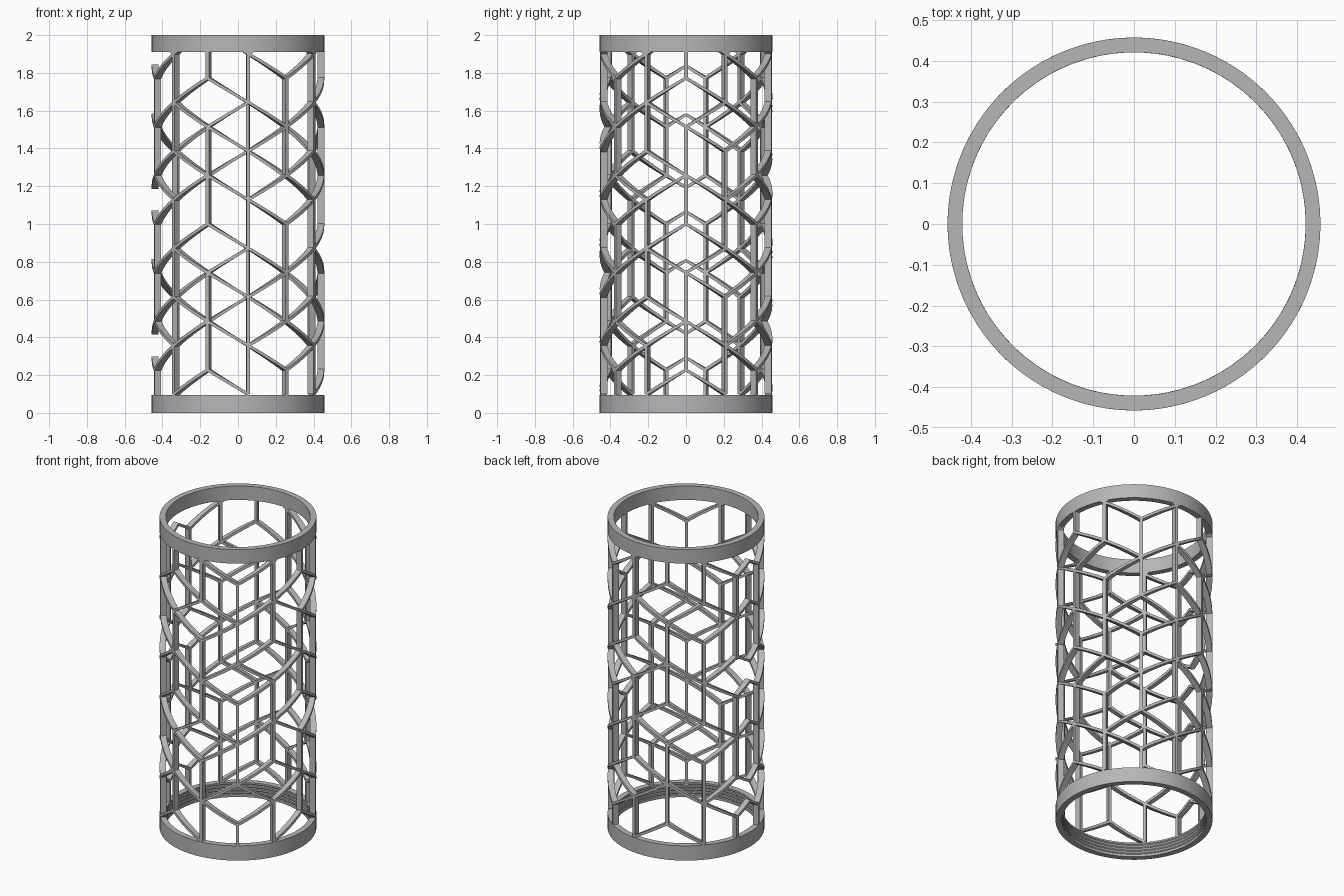
import bpy, bmesh, math

cube = bpy.data.objects.get("Cube")
if cube:
    bpy.data.objects.remove(cube, do_unlink=True)

R_OUT, R_IN = 0.457, 0.421
STEP = 2 * math.pi / 13      # angle between lattice columns
S = 0.2575                   # lattice edge length
LOW, HIGH = 0.09, 1.915      # lattice is trimmed inside the rings
SEAM = 6.5                   # the wrapped lattice meets itself at the -x side

grey = bpy.data.materials.new("plain grey")
grey.use_nodes = True
colour = (0.47, 0.47, 0.47, 1)
grey.diffuse_color = colour
grey.node_tree.nodes["Principled BSDF"].inputs["Base Color"].default_value = colour


def finish(bm, name):
    bmesh.ops.recalc_face_normals(bm, faces=bm.faces)
    mesh = bpy.data.meshes.new(name)
    bm.to_mesh(mesh)
    bm.free()
    mesh.materials.append(grey)
    obj = bpy.data.objects.new(name, mesh)
    bpy.context.collection.objects.link(obj)
    return obj


def polar(bm, r, a, z):
    return bm.verts.new((r * math.cos(a), r * math.sin(a), z))


def bridge(bm, loops, closed):
    """Join successive cross-sections with quads."""
    n = len(loops[0])
    pairs = list(zip(loops, loops[1:]))
    if closed:
        pairs.append((loops[-1], loops[0]))
    for a, b in pairs:
        for i in range(n):
            j = (i + 1) % n
            bm.faces.new((a[i], a[j], b[j], b[i]))


def ring(name, profile):
    bm = bmesh.new()
    count = 128
    loops = [[polar(bm, r, 2 * math.pi * i / count, z) for r, z in profile]
             for i in range(count)]
    bridge(bm, loops, True)
    obj = finish(bm, name)
    bpy.ops.object.select_all(action="DESELECT")
    obj.select_set(True)
    bpy.context.view_layer.objects.active = obj
    bpy.ops.object.shade_smooth_by_angle(angle=math.radians(25))


def strut(bm, a0, z0, a1, z1, half):
    """Rectangular bar that follows the cylinder from one node to another."""
    if z0 > z1:
        a0, z0, a1, z1 = a1, z1, a0, z0
    lo, hi = max(z0, LOW), min(z1, HIGH)
    if hi - lo < 0.01:
        return
    fa = lambda z: a0 + (a1 - a0) * (z - z0) / (z1 - z0)
    b0, b1 = fa(lo), fa(hi)
    du, dz = (b1 - b0) * R_OUT, hi - lo
    length = math.hypot(du, dz)
    nu, nz = -dz / length * half / R_OUT, du / length * half
    parts = 1 if abs(du) < 0.001 else 6
    loops = []
    for i in range(parts + 1):
        t = i / parts
        a, z = b0 + (b1 - b0) * t, lo + dz * t
        loops.append([polar(bm, r, a + g * nu, z + g * nz)
                      for r, g in ((R_IN, -1), (R_OUT, -1), (R_OUT, 1), (R_IN, 1))])
    bridge(bm, loops, False)
    bm.faces.new(loops[0])
    bm.faces.new(loops[-1])


# End rings, the lower one with shallow inner grooves
grooves = []
for i in range(4):
    z = 0.085 - i * 0.02
    grooves += [(R_IN, z), (R_IN + 0.004, z - 0.005), (R_IN, z - 0.01)]
ring("bottom_ring", [(R_IN, 0), (R_OUT, 0), (R_OUT, 0.095), (R_IN, 0.095)] + grooves)
ring("top_ring", [(R_IN, 1.91), (R_OUT, 1.91), (R_OUT, 2), (R_IN, 2)])

# Honeycomb cells, each with a three-armed spoke; nodes are (column, half-steps
# above mid-height), and spokes turn over in a repeat of four columns
edges = set()
for k in range(-6, 7):
    for h in ((-3, 3) if k % 2 else (-6, 0, 6)):
        rim = [(k, h + 2), (k + 1, h + 1), (k + 1, h - 1),
               (k, h - 2), (k - 1, h - 1), (k - 1, h + 1)]
        first = 1 if k % 4 in (1, 2) else 0
        for i in range(6):
            edges.add(tuple(sorted((rim[i], rim[i - 1]))))
            if i % 2 == first:
                edges.add(tuple(sorted(((k, h), rim[i]))))

uprights, slants = bmesh.new(), bmesh.new()
for (k0, h0), (k1, h1) in sorted(edges):
    if k0 == k1:
        if abs(k0) < SEAM:
            strut(uprights, k0 * STEP, 1 + h0 * S / 2, k1 * STEP, 1 + h1 * S / 2, 0.0095)
        continue
    # Slanted bars crossing the seam stop halfway
    middle = (h0 + h1) / 2
    if k0 < -SEAM:
        k0, h0 = -SEAM, middle
    if k1 > SEAM:
        k1, h1 = SEAM, middle
    strut(slants, k0 * STEP, 1 + h0 * S / 2, k1 * STEP, 1 + h1 * S / 2, 0.008)
finish(uprights, "upright_struts")
finish(slants, "slanted_struts")
